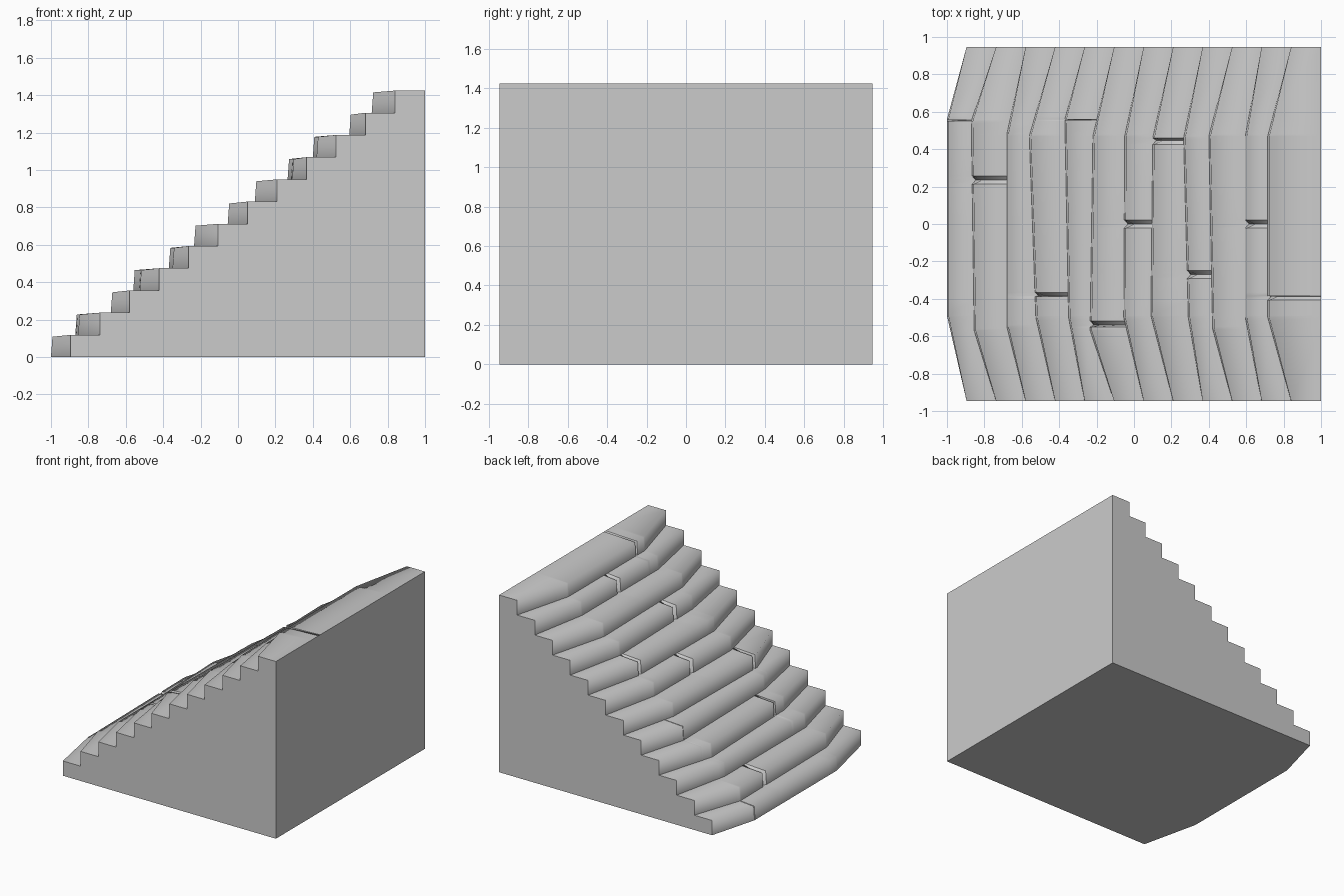
import bpy
import bmesh

if "Cube" in bpy.data.objects:
    bpy.data.objects.remove(bpy.data.objects["Cube"], do_unlink=True)

HALF, BACK, HEIGHT = 0.947, 1.0, 1.425
CRACK = 0.022

# Each step: nose x and y at its near bend, nose x and y at its far bend, crack y
STEPS = [
    (-1.0, -0.49, -1.0, 0.56, 0.555),
    (-0.855, -0.57, -0.87, 0.55, 0.235),
    (-0.68, -0.55, -0.68, 0.48, None),
    (-0.525, -0.5, -0.56, 0.47, -0.385),
    (-0.35, -0.5, -0.37, 0.56, 0.557),
    (-0.235, -0.57, -0.22, 0.47, -0.54),
    (-0.055, -0.5, -0.05, 0.47, 0.0),
    (0.09, -0.49, 0.1, 0.46, 0.447),
    (0.29, -0.5, 0.265, 0.46, -0.27),
    (0.42, -0.56, 0.4, 0.47, None),
    (0.595, -0.5, 0.595, 0.47, 0.0),
    (0.715, -0.5, 0.715, 0.47, -0.387),
]
RISE = HEIGHT / len(STEPS)


def nose(k, y):
    """Nose position along a step, and how worn it is there (0 to 1)."""
    lo_x, lo_y, hi_x, hi_y, _ = STEPS[k]
    end = -0.895 + 1.735 * k / (len(STEPS) - 1)
    if y < lo_y:
        t = (y + HALF) / (lo_y + HALF)
        return end + (lo_x - end) * t, t
    if y > hi_y:
        t = (HALF - y) / (HALF - hi_y)
        return end + (hi_x - end) * t, t
    return lo_x + (hi_x - lo_x) * (y - lo_y) / (hi_y - lo_y), 1.0


def profile(y):
    """Stair outline at one station, cut back where a crack runs."""
    pts = []
    for k, step in enumerate(STEPS):
        x, wear = nose(k, y)
        cut = 1 if step[4] is not None and abs(y - step[4]) < 1e-5 else 0
        pts.append((x + 0.02 * cut * (k > 0), y, k * RISE))
        pts.append((x + 0.008 * wear + 0.045 * cut, y,
                    (k + 1) * RISE - 0.01 * wear - 0.03 * cut))
    return pts + [(BACK, y, HEIGHT), (BACK, y, 0)]


# Stations across the width: ends, bends and crack edges
stations = {-HALF, HALF}
for _, lo_y, _, hi_y, crack in STEPS:
    stations |= {lo_y, hi_y}
    if crack is not None:
        stations |= {crack - CRACK, crack, crack + CRACK}

# Worn stair body
bm = bmesh.new()
rings = [[bm.verts.new(p) for p in profile(y)] for y in sorted(stations)]
count = len(rings[0])
for a, b in zip(rings, rings[1:]):
    for i in range(count):
        j = (i + 1) % count
        bm.faces.new((a[i], a[j], b[j], b[i]))
bm.faces.new(rings[0])
bm.faces.new(rings[-1])
bmesh.ops.recalc_face_normals(bm, faces=bm.faces)

# Rounded noses, with sharp inner corners, cracks and block edges
for f in bm.faces:
    f.smooth = True
for e in bm.edges:
    p, q = (v.co for v in e.verts)
    across = abs(p.y - q.y) > 1e-5
    angle = e.calc_face_angle(0)
    on_border = (min(p.x, q.x) > BACK - 1e-4 or max(p.z, q.z) < 1e-4
                 or (not across and abs(p.y) > HALF - 1e-4))
    inner = not e.is_convex and angle > 0.5
    if on_border or inner or (not across and angle > 0.5):
        e.smooth = False

mesh = bpy.data.meshes.new("worn_stairs")
bm.to_mesh(mesh)
bm.free()
stairs = bpy.data.objects.new("worn_stairs", mesh)
bpy.context.collection.objects.link(stairs)

# Plain stone
stone = bpy.data.materials.new("grey_stone")
stone.use_nodes = True
colour = (0.6, 0.6, 0.6, 1)
stone.diffuse_color = colour
stone.node_tree.nodes["Principled BSDF"].inputs["Base Color"].default_value = colour
mesh.materials.append(stone)
